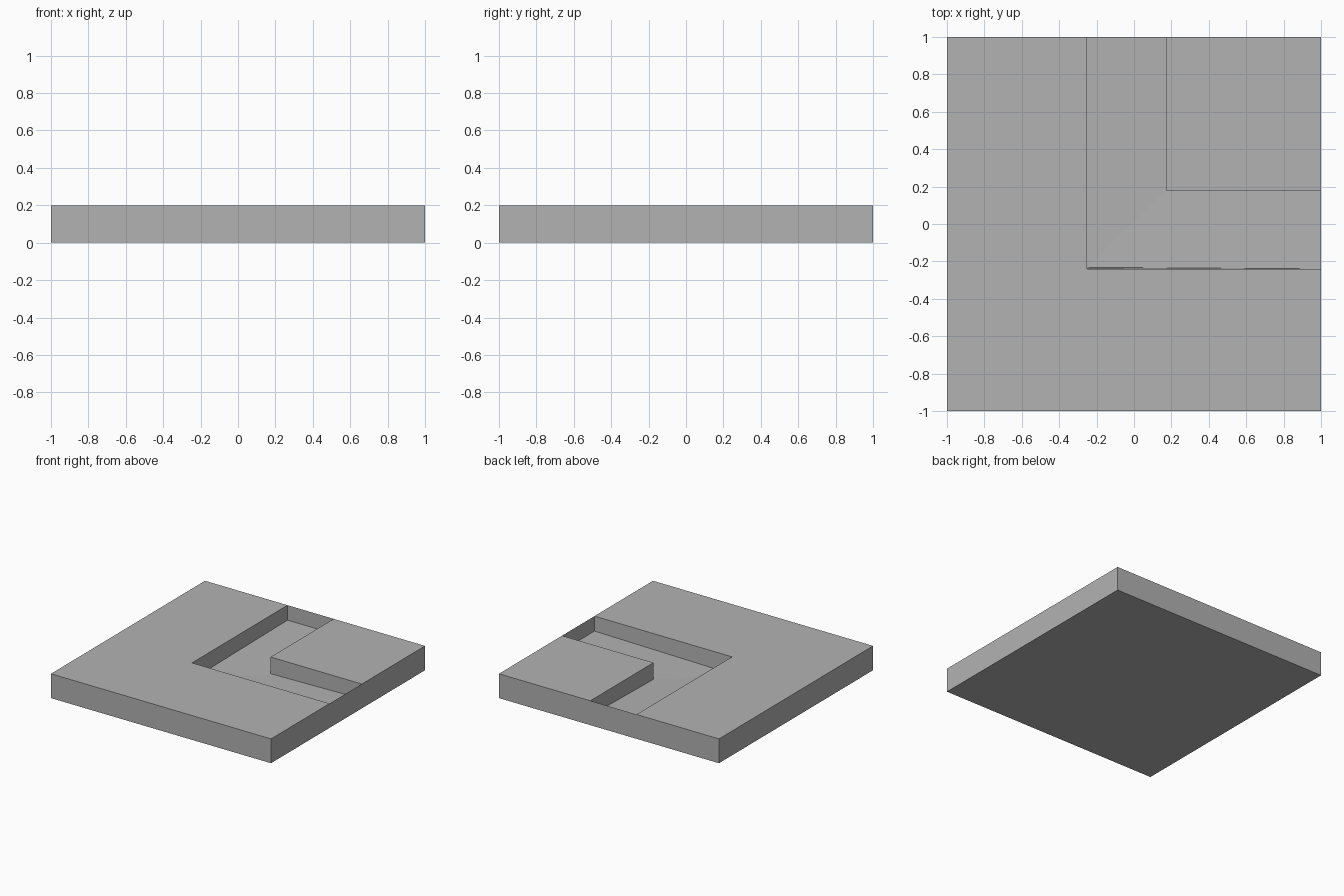
import bpy, bmesh

if "Cube" in bpy.data.objects:
    bpy.data.objects.remove(bpy.data.objects["Cube"])

TOP = 0.2                 # slab thickness
XO, YO = -0.25, -0.24     # outer bend of the channel
XI, YI = 0.17, 0.18       # inner bend of the channel
Z_END, Z_BEND = 0.077, 0.063  # floor height at the channel ends and at the bend

grey = bpy.data.materials.new("stone grey")
grey.diffuse_color = (0.448, 0.448, 0.448, 1)
grey.use_nodes = True
grey.node_tree.nodes["Principled BSDF"].inputs["Base Color"].default_value = grey.diffuse_color

bm = bmesh.new()
cache = {}


def vert(p):
    if p not in cache:
        cache[p] = bm.verts.new(p)
    return cache[p]


def face(*points):
    return bm.faces.new([vert(p) for p in points])


# Outlines of the L-shaped channel, from the back end to the right end
outer_top = [(XO, 1, TOP), (XO, YO, TOP), (1, YO, TOP)]
inner_top = [(XI, 1, TOP), (XI, YI, TOP), (1, YI, TOP)]
outer_low = [(XO, 1, Z_END), (XO, YO + 0.008, Z_BEND), (1, YO, Z_END)]
inner_low = [(XI, 1, Z_END), (XI, YI, Z_BEND), (1, YI, Z_END)]

# Raised ground on both sides of the channel
face((-1, 1, TOP), (-1, -1, TOP), outer_top[1], outer_top[0])
face((-1, -1, TOP), (1, -1, TOP), outer_top[2], outer_top[1])
face(inner_top[0], inner_top[1], inner_top[2], (1, 1, TOP))

# Channel walls and gently sloping floor
for i in range(2):
    face(outer_top[i], outer_top[i + 1], outer_low[i + 1], outer_low[i])
    face(inner_top[i + 1], inner_top[i], inner_low[i], inner_low[i + 1])
    face(outer_low[i], outer_low[i + 1], inner_low[i + 1], inner_low[i])

# Slab sides, running unbroken across the channel ends, and the underside
face((-1, -1, 0), (1, -1, 0), (1, -1, TOP), (-1, -1, TOP))
face((-1, 1, 0), (-1, -1, 0), (-1, -1, TOP), (-1, 1, TOP))
face((1, -1, 0), (1, 1, 0), (1, 1, TOP), inner_top[2], outer_top[2], (1, -1, TOP))
face((1, 1, 0), (-1, 1, 0), (-1, 1, TOP), outer_top[0], inner_top[0], (1, 1, TOP))
face((-1, -1, 0), (-1, 1, 0), (1, 1, 0), (1, -1, 0))

mesh = bpy.data.meshes.new("channel_tile")
bm.to_mesh(mesh)
bm.free()
mesh.materials.append(grey)
bpy.context.collection.objects.link(bpy.data.objects.new("channel_tile", mesh))
